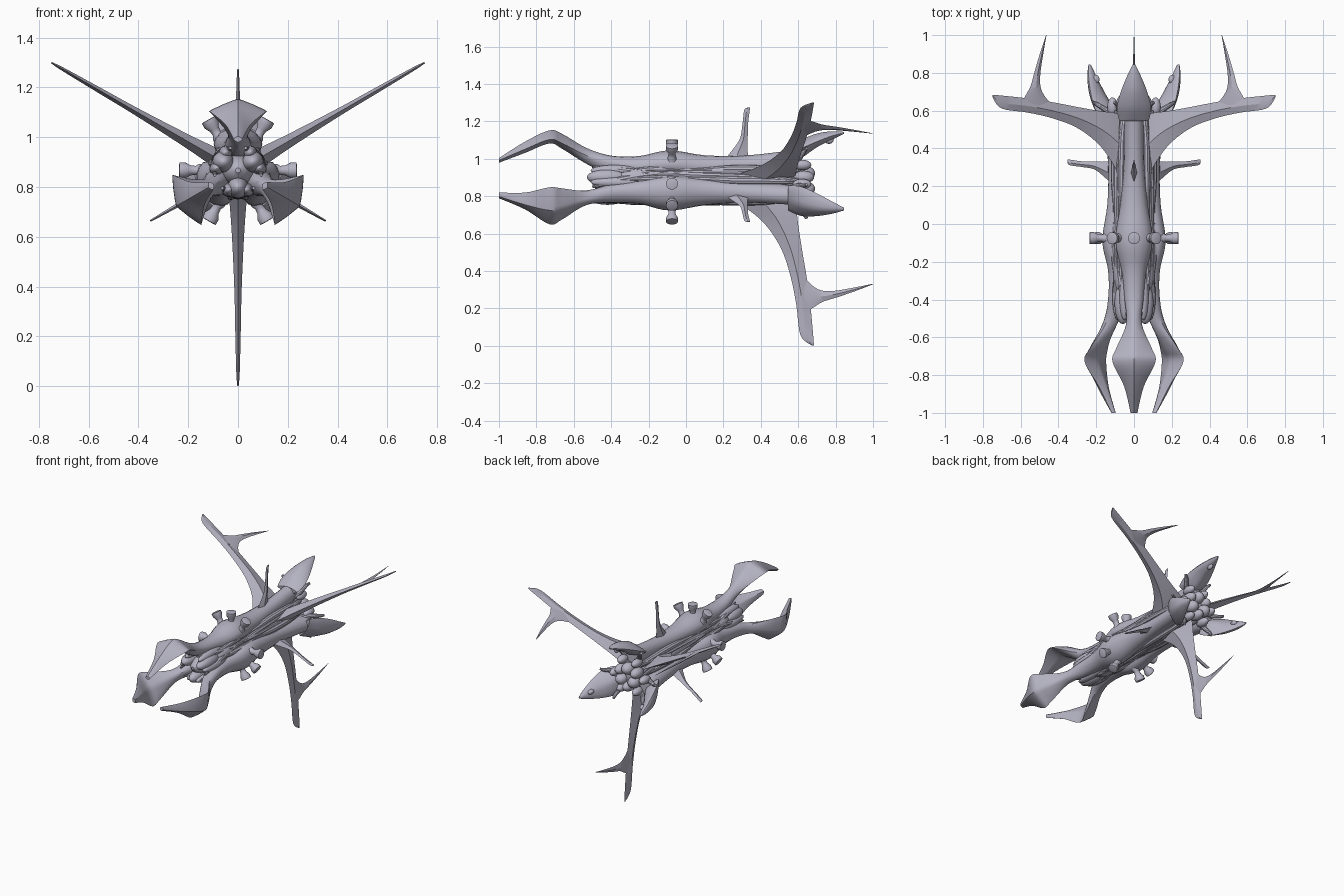
import bpy, math
from mathutils import Vector

AXIS_Z = 0.867

cube = bpy.data.objects.get("Cube")
if cube:
    bpy.data.objects.remove(cube, do_unlink=True)

hull = bpy.data.materials.new("lavender_grey_hull")
hull.use_nodes = True
hull.diffuse_color = (0.46, 0.45, 0.54, 1)
hull.node_tree.nodes["Principled BSDF"].inputs["Base Color"].default_value = hull.diffuse_color


def smooth_rows(rows, steps):
    """Catmull-Rom interpolation of every column of a station list."""
    out = []
    for i in range(len(rows) - 1):
        a, b, c, d = (rows[max(i - 1, 0)], rows[i], rows[i + 1], rows[min(i + 2, len(rows) - 1)])
        for s in range(steps):
            t = s / steps
            out.append([q + t / 2 * (r - p + t * (2 * p - 5 * q + 4 * r - s2 + t * (3 * (q - r) + s2 - p)))
                        for p, q, r, s2 in zip(a, b, c, d)])
    return out + [list(rows[-1])]


def loft(name, rings):
    """Skin a list of equal rings and cap both ends."""
    n = len(rings[0])
    verts = [p for ring in rings for p in ring]
    faces = [(k * n + i, k * n + (i + 1) % n, (k + 1) * n + (i + 1) % n, (k + 1) * n + i)
             for k in range(len(rings) - 1) for i in range(n)]
    faces += [tuple(reversed(range(n))), tuple(range(len(verts) - n, len(verts)))]
    mesh = bpy.data.meshes.new(name)
    mesh.from_pydata(verts, [], faces)
    mesh.materials.append(hull)
    return mesh


def place(name, mesh, angle=35):
    """Put three copies of a sector mesh around the long axis."""
    import bmesh
    bm = bmesh.new()
    bm.from_mesh(mesh)
    bmesh.ops.recalc_face_normals(bm, faces=bm.faces)
    bm.to_mesh(mesh)
    bm.free()
    for turn, side in enumerate(("upper", "left", "right")):
        ob = bpy.data.objects.new(f"{side}_{name}", mesh)
        ob.location.z = AXIS_Z
        ob.rotation_euler.y = turn * math.tau / 3
        bpy.context.collection.objects.link(ob)
    bpy.ops.object.select_all(action='DESELECT')
    ob.select_set(True)
    bpy.context.view_layer.objects.active = ob
    bpy.ops.object.shade_smooth_by_angle(angle=math.radians(angle))


def spow(v, e):
    return math.copysign(abs(v) ** e, v)


def body(name, rows, steps=5, n=16):
    """Rows: y, top, side and bottom radius, half width, sharpness (1 round, 2 diamond)."""
    rings = []
    for y, top, side, bottom, w, e in smooth_rows(rows, steps):
        ring = []
        for i in range(n):
            a = math.tau * i / n
            s = spow(math.sin(a), e)
            ring.append((w * spow(math.cos(a), e), y, side + s * ((top - side) if s > 0 else (side - bottom))))
        rings.append(ring)
    place(name, loft(name, rings))


def blade(name, rows, sign, steps=5):
    """Rows: radius, leading y, trailing y, half thickness."""
    rings = []
    for r, lead, trail, t in smooth_rows(rows, steps):
        mid = lead * 0.55 + trail * 0.45
        rings.append([(0, lead, sign * r), (t, mid, sign * r), (0, trail, sign * r), (-t, mid, sign * r)])
    place(name, loft(name, rings), 25)


def tube(name, path, n=10):
    """Round tube along points (x, y, z, radius)."""
    pts = smooth_rows(path, 5)
    rings = []
    for i, p in enumerate(pts):
        d = (Vector(pts[min(i + 1, len(pts) - 1)][:3]) - Vector(pts[max(i - 1, 0)][:3])).normalized()
        u = d.cross(Vector((0.3, 0.2, 1)) if abs(d.z) < 0.8 else Vector((0, 1, 0))).normalized()
        v = d.cross(u)
        rings.append([Vector(p[:3]) + p[3] * (u * math.cos(math.tau * k / n) + v * math.sin(math.tau * k / n))
                      for k in range(n)])
    place(name, loft(name, rings))


def pod(name, x, y, z, rx, ry, rz):
    """Ellipsoid."""
    rings = []
    for j in range(13):
        a = math.pi * (j + 0.05) / 12.1
        rings.append([(x + rx * math.sin(a) * math.cos(math.tau * k / 16), y - ry * math.cos(a),
                       z + rz * math.sin(a) * math.sin(math.tau * k / 16)) for k in range(16)])
    place(name, loft(name, rings), 60)


# Long arms with spear-shaped prow heads
body("arm", [
    (-1.0, .137, .125, .112, .018, 1.6),
    (-.86, .225, .185, .165, .052, 1.8),
    (-.73, .285, .236, .215, .114, 1.8),
    (-.66, .265, .215, .185, .095, 1.7),
    (-.53, .19, .15, .105, .042, 1.3),
    (-.4, .15, .11, .05, .05, 1),
    (-.25, .148, .09, .04, .065, 1),
    (-.09, .178, .105, .03, .098, 1.1),
    (.1, .152, .09, .03, .073, 1),
    (.3, .15, .095, .04, .055, 1),
    (.5, .17, .11, .05, .052, 1),
    (.6, .185, .14, .08, .05, 1)])

# Leaf-shaped tail plates
body("tail_leaf", [
    (.545, .175, .155, .135, .074, 1.3),
    (.56, .19, .16, .125, .082, 1.4),
    (.62, .235, .19, .14, .09, 1.5),
    (.7, .268, .225, .195, .07, 1.4),
    (.78, .28, .255, .235, .038, 1.3),
    (.845, .277, .272, .267, .007, 1)])

# Core spindle, round through the axis
body("core", [
    (-.5, .01, 0, -.01, .01, 1),
    (-.42, .06, 0, -.06, .06, 1),
    (-.1, .085, 0, -.085, .085, 1),
    (.35, .085, 0, -.085, .085, 1),
    (.56, .08, 0, -.08, .08, 1),
    (.64, .04, 0, -.04, .04, 1)])

# Swept main wings between the arms, with trailing spikes
blade("wing", [
    (.06, .2, .58, .038),
    (.13, .32, .59, .034),
    (.22, .425, .6, .027),
    (.35, .51, .62, .02),
    (.5, .56, .645, .014),
    (.65, .59, .665, .011),
    (.81, .612, .68, .007),
    (.865, .672, .684, .003)], -1)
spike = smooth_rows([(.63, .5, .69, .009), (.68, .548, .663, .009), (.73, .572, .632, .008),
                     (.8, .572, .61, .006), (.9, .555, .576, .004), (1.0, .535, .538, .001)], 4)
place("wing_spike", loft("wing_spike", [
    [(0, y, -a), (t, y, -(a + b) / 2), (0, y, -b), (-t, y, -(a + b) / 2)] for y, a, b, t in spike]), 25)

# Small dorsal fins
blade("fin", [(.12, .2, .335, .018), (.17, .24, .33, .014), (.24, .288, .33, .01),
              (.32, .302, .332, .007), (.395, .312, .341, .004), (.407, .333, .341, .002)], 1)

# Flared nozzles, three fanned across each arm
for label, deg in (("starboard", -30), ("middle", 0), ("port", 30)):
    dx, dz = math.sin(math.radians(deg)), math.cos(math.radians(deg))
    profile = [(.11, .026), (.155, .026), (.17, .018), (.19, .02), (.212, .032), (.234, .032), (.236, .026)]
    rings = []
    for r, rad in profile:
        ring = []
        for k in range(16):
            a = math.tau * k / 16
            ring.append((dx * r + dz * rad * math.cos(a), -.075 + rad * math.sin(a),
                         dz * r - dx * rad * math.cos(a)))
        rings.append(ring)
    place(f"{label}_nozzle", loft(f"{label}_nozzle", rings))

# Bulbous pods between the arms at the prow, and the engine cluster at the stern
pod("prow_bulb", 0, -.42, -.068, .042, .11, .045)
pod("prow_bulb_rear", 0, -.26, -.085, .036, .1, .03)
pod("stern_core_bulb", 0, .64, .055, .04, .05, .04)
pod("stern_wing_bulb", 0, .63, -.07, .035, .055, .035)
pod("leaf_knob", 0, .765, .235, .016, .025, .022)
for label, s in (("port", 1), ("starboard", -1)):
    pod(f"{label}_stern_bulb", s * .055, .62, .1, .028, .05, .028)
    pod(f"{label}_cheek_bulb", s * .05, -.38, .07, .028, .13, .03)
    # Organic ducts and ribs running along the flanks
    tube(f"{label}_flank_duct", [(s * .03, -.5, .09, .006), (s * .06, -.36, .07, .02), (s * .085, -.15, .05, .017),
                                 (s * .08, .1, .055, .02), (s * .075, .35, .06, .016), (s * .06, .6, .07, .012)])
    tube(f"{label}_root_duct", [(s * .02, -.35, -.09, .008), (s * .03, -.15, -.1, .02), (s * .025, .05, -.095, .015),
                                (s * .035, .25, -.095, .022), (s * .035, .45, -.09, .02), (s * .03, .62, -.07, .01)])
    tube(f"{label}_leaf_strut", [(s * .02, .56, .09, .02), (s * .06, .6, .13, .016), (s * .085, .63, .17, .012),
                                 (s * .105, .645, .19, .008)])
